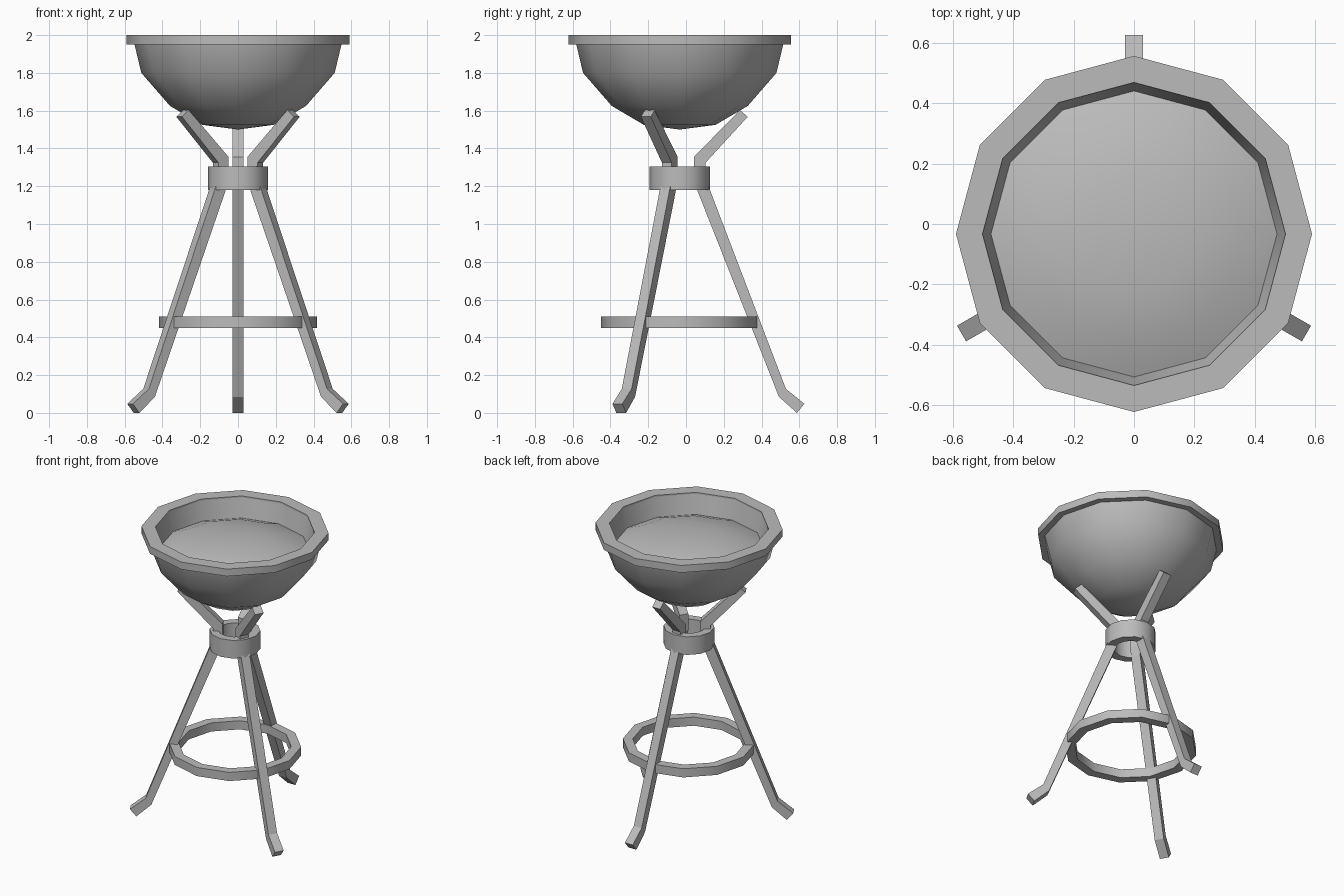
import bpy, bmesh, math
from mathutils import Matrix

if "Cube" in bpy.data.objects:
    bpy.data.objects.remove(bpy.data.objects["Cube"])

CY = -0.033   # shared axis of bowl, collar and legs
SIDES = 12

iron = bpy.data.materials.new("iron grey")
iron.diffuse_color = (0.5, 0.5, 0.5, 1)
iron.use_nodes = True
iron.node_tree.nodes["Principled BSDF"].inputs["Base Color"].default_value = iron.diffuse_color


def finish(bm, name, angle=None):
    bmesh.ops.recalc_face_normals(bm, faces=bm.faces)
    me = bpy.data.meshes.new(name)
    bm.to_mesh(me)
    bm.free()
    me.materials.append(iron)
    ob = bpy.data.objects.new(name, me)
    bpy.context.collection.objects.link(ob)
    if angle:
        bpy.ops.object.select_all(action='DESELECT')
        ob.select_set(True)
        bpy.context.view_layer.objects.active = ob
        bpy.ops.object.shade_smooth_by_angle(angle=math.radians(angle))
    return ob


def lathe(name, profile, closed=False, angle=36):
    """Spin (radius, z) points into a 12-sided part."""
    bm = bmesh.new()
    rings = []
    for r, z in profile:
        if r == 0:
            rings.append([bm.verts.new((0, CY, z))] * SIDES)
        else:
            rings.append([bm.verts.new((r * math.cos(i * math.tau / SIDES),
                                        CY + r * math.sin(i * math.tau / SIDES), z))
                          for i in range(SIDES)])
    pairs = list(zip(rings, rings[1:]))
    if closed:
        pairs.append((rings[-1], rings[0]))
    for a, b in pairs:
        for i in range(SIDES):
            j = (i + 1) % SIDES
            quad = list(dict.fromkeys([a[i], a[j], b[j], b[i]]))
            bm.faces.new(quad)
    return finish(bm, name, angle)


def tube(name, outer, inner, z0, z1):
    return lathe(name, [(outer, z0), (outer, z1), (inner, z1), (inner, z0)], True)


# Bowl shell with sloping inner wall
lathe("bowl", [(0, 1.50), (0.19, 1.525), (0.36, 1.625), (0.512, 1.80), (0.55, 1.96)], angle=42)
lathe("bowl_inner_wall", [(0.502, 1.99), (0.47, 1.84)])

# Flat rim
tube("bowl_rim", 0.59, 0.502, 1.95, 2.0)

# Heaped filling inside the bowl
lathe("bowl_filling", [(0.474, 1.86), (0.36, 1.905), (0.2, 1.935), (0, 1.945)], angle=42)

# Collar binding the legs, and lower brace ring
tube("collar", 0.16, 0.105, 1.18, 1.305)
tube("brace_ring", 0.417, 0.355, 0.45, 0.51)

# Three bent legs, cut from one side profile (radius, z)
LEG = [(0.62, 0.0), (0.66, 0.048), (0.562, 0.127), (0.16, 1.18), (0.137, 1.24),
       (0.137, 1.325), (0.36, 1.568), (0.318, 1.603), (0.075, 1.355),
       (0.075, 1.24), (0.092, 1.18), (0.525, 0.085)]
W = 0.03
for name, deg in (("back_leg", 90), ("front_left_leg", 210), ("front_right_leg", 330)):
    bm = bmesh.new()
    a = [bm.verts.new((r, -W, z)) for r, z in LEG]
    b = [bm.verts.new((r, W, z)) for r, z in LEG]
    n = len(LEG)
    # side faces as quads between matching outer and inner points
    for i in range(n // 2 - 1):
        p, q = (1 + i) % n, (2 + i) % n
        s, t = (n - 1 - i) % n, (n - i) % n
        for v in (a, b):
            bm.faces.new([v[k] for k in dict.fromkeys([p, q, s, t])])
    for i in range(n):
        j = (i + 1) % n
        bm.faces.new([a[i], a[j], b[j], b[i]])
    bm.transform(Matrix.Translation((0, CY, 0)) @ Matrix.Rotation(math.radians(deg), 4, 'Z'))
    finish(bm, name)
